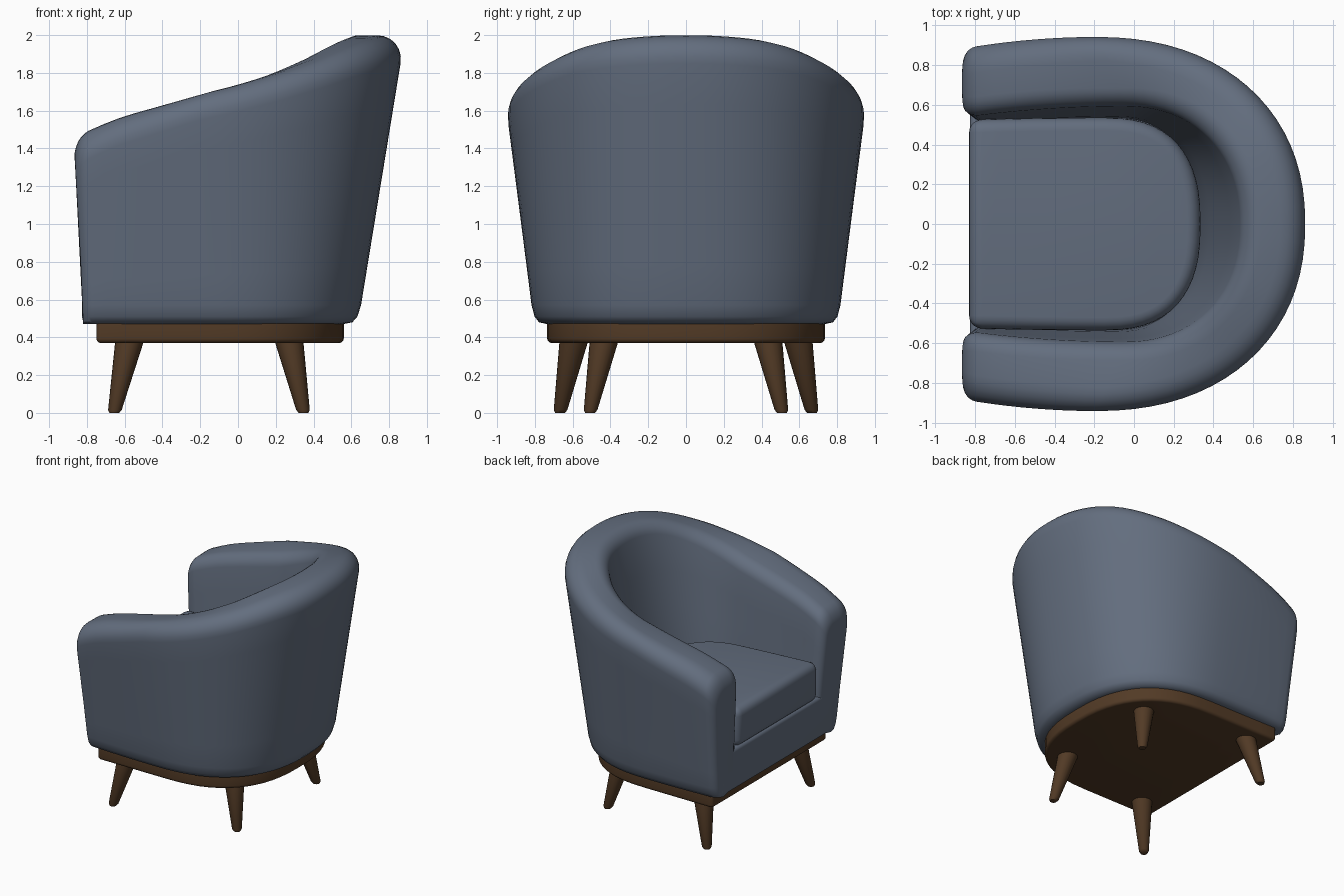
import bpy, bmesh, math
from mathutils import Vector

if "Cube" in bpy.data.objects:
    bpy.data.objects.remove(bpy.data.objects["Cube"])


def material(name, col):
    m = bpy.data.materials.new(name)
    m.diffuse_color = (*col, 1)
    m.use_nodes = True
    m.node_tree.nodes["Principled BSDF"].inputs["Base Color"].default_value = m.diffuse_color
    return m


FABRIC = material("slate blue fabric", (0.125, 0.155, 0.21))
WOOD = material("dark walnut", (0.085, 0.043, 0.019))


def finish(name, bm, mat, bevel=0, angle=40):
    bmesh.ops.recalc_face_normals(bm, faces=bm.faces)
    me = bpy.data.meshes.new(name)
    bm.to_mesh(me)
    bm.free()
    ob = bpy.data.objects.new(name, me)
    bpy.context.collection.objects.link(ob)
    me.materials.append(mat)
    bpy.ops.object.select_all(action='DESELECT')
    ob.select_set(True)
    bpy.context.view_layer.objects.active = ob
    if bevel:
        b = ob.modifiers.new("rounded edges", 'BEVEL')
        b.width, b.segments, b.limit_method = bevel, 5, 'ANGLE'
        b.angle_limit = math.radians(35)
        bpy.ops.object.modifier_apply(modifier=b.name)
    bpy.ops.object.shade_smooth_by_angle(angle=math.radians(angle))
    return ob


def lerp(a, b, t):
    return a + (b - a) * t


def plan(s, xf, xc, xb, w, taper, n):
    """Half of a D-shaped outline: s -1 front, 0 widest, 1 middle of the back."""
    if s < 0:
        return Vector((xc + s * (xc - xf), w - taper * s * s))
    a = s * math.pi / 2
    return Vector((xc + (xb - xc) * math.sin(a) ** (2 / n),
                   w * max(math.cos(a), 0) ** (2 / n)))


def d_block(name, shape, z0, z1, mat, bevel, tilt=0):
    """Solid D-shaped slab with rounded rims; tilt lowers the top toward the back."""
    half = [plan(s, *shape) for s in (-1, -.75, -.5, -.25)]
    half += [plan(i / 14, *shape) for i in range(15)]
    half[-1].y = 0
    ring = half + [Vector((p.x, -p.y)) for p in reversed(half[:-1])]
    bm = bmesh.new()
    low = [bm.verts.new((p.x, p.y, z0)) for p in ring]
    top = [bm.verts.new((p.x, p.y, z1 - tilt * (p.x - shape[0]))) for p in ring]
    bm.faces.new(low)
    bm.faces.new(top)
    for i in range(len(ring)):
        j = (i + 1) % len(ring)
        bm.faces.new((low[i], low[j], top[j], top[i]))
    return finish(name, bm, mat, bevel)


# Wraparound back and arms: one profile swept around the D outline
OUT_LOW = (-.82, -.2, .635, .805, .02, 2.4)
OUT_TOP = (-.87, -.2, .885, .96, .06, 2.2)
IN_LOW = (-.82, -.1, .33, .53, .02, 2.3)
IN_TOP = (-.87, -.05, .55, .60, .06, 2.2)
RIDGE = [(-.88, 1.42), (-.84, 1.465), (-.77, 1.505), (-.6, 1.57), (-.4, 1.625),
         (0, 1.735), (.2, 1.80), (.4, 1.875), (.55, 1.94), (.64, 1.975), (.72, 2.0)]
Z0, R_OUT, R_IN, R_END = .47, .15, .09, .07


def ridge(x):
    for (xa, za), (xb, zb) in zip(RIDGE, RIDGE[1:]):
        if x <= xb:
            return lerp(za, zb, (x - xa) / (xb - xa))
    return RIDGE[-1][1]


def section(s, d):
    ol, ot, il, it = (plan(s, *c) for c in (OUT_LOW, OUT_TOP, IN_LOW, IN_TOP))
    width = (ot - it).length
    z_ridge = ridge((ot.x + it.x) / 2)
    zt = z_ridge - d
    ro, ri = R_OUT / width, R_IN / width
    prof = [(.25, Z0), (.1, Z0 + .01), (.03, Z0 + .04), (0, Z0 + .1)]
    prof += [(0, lerp(Z0 + .1, zt - R_OUT, k / 6)) for k in range(1, 6)]
    arc = [k * math.pi / 12 for k in range(7)]
    prof += [(ro * (1 - math.cos(a)), zt - R_OUT * (1 - math.sin(a))) for a in arc]
    prof += [(1 - ri * (1 - math.cos(a)), zt - R_IN * (1 - math.sin(a))) for a in reversed(arc)]
    prof += [(1, lerp(zt - R_IN, .5, k / 5)) for k in range(1, 6)]
    pts = []
    for w, z in prof:
        o = lerp(ol, ot, (z - Z0) / (z_ridge - Z0))
        i = lerp(il, it, max(0, (z - .8) / (z_ridge - .8)))
        e = d / width
        p = lerp(o, i, e + w * (1 - 2 * e))
        pts.append((p.x, p.y, z))
    return pts


end = R_END / .66
steps = [(-1 + end * (1 - math.cos(k * math.pi / 12)),
          R_END * (1 - math.sin(k * math.pi / 12))) for k in range(7)]
steps += [(lerp(-1 + end, 0, k / 8), 0) for k in range(1, 8)]
steps += [(k / 20, 0) for k in range(21)]
half = [section(*st) for st in steps]
sections = half + [[(x, -y, z) for x, y, z in sec] for sec in reversed(half[:-1])]
bm = bmesh.new()
rows = [[bm.verts.new(p) for p in sec] for sec in sections]
for a, b in zip(rows, rows[1:]):
    for i in range(len(a)):
        j = (i + 1) % len(a)
        bm.faces.new((a[i], a[j], b[j], b[i]))
bm.faces.new(rows[0])
bm.faces.new(rows[-1])
finish("backrest_and_arms", bm, FABRIC)

# Upholstered seat base, loose cushion and wooden plinth
d_block("seat_base", (-.825, -.15, .5, .72, 0, 2.4), .475, .81, FABRIC, .03)
d_block("seat_cushion", (-.83, -.15, .335, .535, .01, 2.5), .79, 1.11, FABRIC, .065, tilt=.06)
d_block("wooden_plinth", (-.75, -.15, .56, .735, 0, 2.5), .37, .51, WOOD, .025)


# Splayed tapered legs
def leg(name, top, foot):
    bm = bmesh.new()
    rings = []
    for t, r in ((0, .077), (.96, .036), (1, .026)):
        c = lerp(Vector(top), Vector(foot), t)
        rings.append([bm.verts.new((c.x + r * math.cos(k * math.pi / 10),
                                    c.y + r * math.sin(k * math.pi / 10), c.z))
                      for k in range(20)])
    for a, b in zip(rings, rings[1:]):
        for i in range(20):
            j = (i + 1) % 20
            bm.faces.new((a[i], a[j], b[j], b[i]))
    bm.faces.new(rings[0])
    bm.faces.new(rings[-1])
    finish(name, bm, WOOD, angle=50)


for side, sgn in (("left", 1), ("right", -1)):
    leg("front_leg_" + side, (-.572, sgn * .592, .39), (-.655, sgn * .667, 0))
    leg("back_leg_" + side, (.268, sgn * .432, .39), (.347, sgn * .508, 0))
